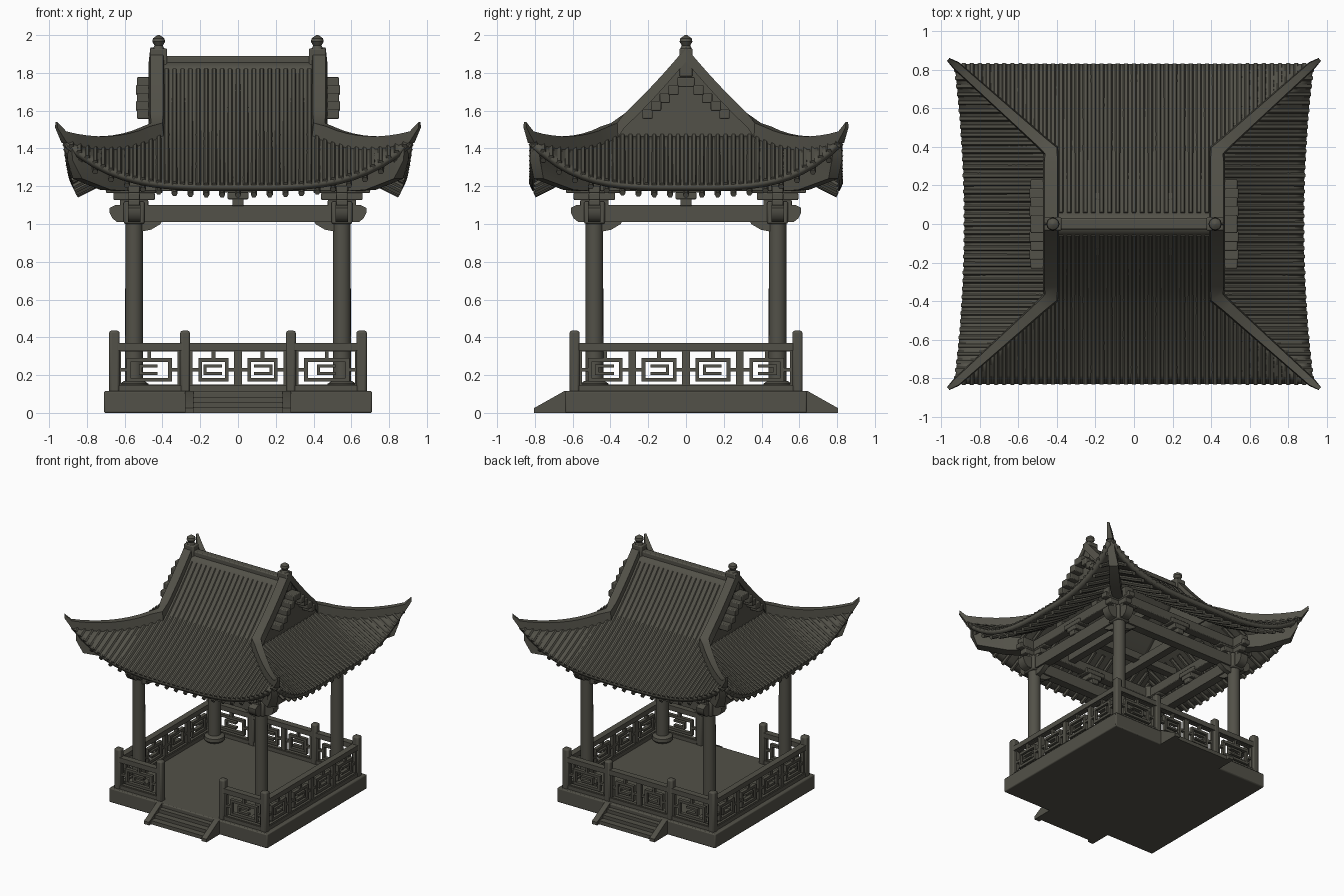
import bpy, bmesh, math
from mathutils import Vector

if "Cube" in bpy.data.objects:
    bpy.data.objects.remove(bpy.data.objects["Cube"], do_unlink=True)

stone = bpy.data.materials.new("dark olive stone")
stone.use_nodes = True
stone.diffuse_color = (0.085, 0.082, 0.065, 1)
stone.node_tree.nodes["Principled BSDF"].inputs["Base Color"].default_value = stone.diffuse_color
stone.node_tree.nodes["Principled BSDF"].inputs["Roughness"].default_value = 0.9
made = []
SIGNS = (-1, 1)


def mesh_object(name, verts, faces, closed=True):
    me = bpy.data.meshes.new(name)
    me.from_pydata([tuple(v) for v in verts], [], faces)
    if closed:
        bm = bmesh.new()
        bm.from_mesh(me)
        bmesh.ops.recalc_face_normals(bm, faces=bm.faces)
        bm.to_mesh(me)
        bm.free()
    ob = bpy.data.objects.new(name, me)
    bpy.context.collection.objects.link(ob)
    me.materials.append(stone)
    made.append(ob)
    return ob


def prism(name, pts, axis, lo, hi):
    """Extrude a (horizontal, z) outline along x or y."""
    n = len(pts)
    place = (lambda a, p: (a, p[0], p[1])) if axis == "x" else (lambda a, p: (p[0], a, p[1]))
    verts = [place(a, p) for a in (lo, hi) for p in pts]
    faces = [(i, (i + 1) % n, n + (i + 1) % n, n + i) for i in range(n)]
    faces += [tuple(range(n)), tuple(range(n, 2 * n))]
    return mesh_object(name, verts, faces)


def box(name, x0, x1, y0, y1, z0, z1, bevel=0.0):
    ob = prism(name, [(y0, z0), (y1, z0), (y1, z1), (y0, z1)], "x", x0, x1)
    if bevel:
        mod = ob.modifiers.new("bevel", "BEVEL")
        mod.width, mod.segments = bevel, 2
    return ob


def lathe(name, x, y, profile, sides=20):
    verts = [(x + r * math.cos(k * math.tau / sides), y + r * math.sin(k * math.tau / sides), z)
             for r, z in profile for k in range(sides)]
    faces = [(j * sides + k, j * sides + (k + 1) % sides,
              (j + 1) * sides + (k + 1) % sides, (j + 1) * sides + k)
             for j in range(len(profile) - 1) for k in range(sides)]
    last = (len(profile) - 1) * sides
    faces += [tuple(range(sides)), tuple(range(last, last + sides))]
    return mesh_object(name, verts, faces)


def sweep(name, path, sizes):
    """Rectangular bar along a path; sizes are (width, height) per point."""
    verts, n = [], len(path)
    for i, (p, (w, h)) in enumerate(zip(path, sizes)):
        d = path[min(i + 1, n - 1)] - path[max(i - 1, 0)]
        side = Vector((-d.y, d.x, 0)).normalized() * w / 2
        up = Vector((0, 0, h))
        verts += [p - side, p + side, p + side * 0.8 + up, p - side * 0.8 + up]
    faces = [(4 * i + k, 4 * i + (k + 1) % 4, 4 * i + 4 + (k + 1) % 4, 4 * i + 4 + k)
             for i in range(n - 1) for k in range(4)]
    return mesh_object(name, verts, faces + [(0, 1, 2, 3), tuple(range(4 * n - 4, 4 * n))])


def tubes(name, paths, radius):
    cu = bpy.data.curves.new(name, "CURVE")
    cu.dimensions, cu.bevel_depth, cu.bevel_resolution, cu.use_fill_caps = "3D", radius, 1, True
    for path in paths:
        sp = cu.splines.new("POLY")
        sp.points.add(len(path) - 1)
        for q, p in zip(sp.points, path):
            q.co = (*p, 1)
    cu.materials.append(stone)
    ob = bpy.data.objects.new(name, cu)
    bpy.context.collection.objects.link(ob)
    bpy.ops.object.select_all(action="DESELECT")
    ob.select_set(True)
    bpy.context.view_layer.objects.active = ob
    bpy.ops.object.convert(target="MESH")
    made.append(bpy.context.view_layer.objects.active)


# Roof surfaces: t = -1 at the ridge, 0 at the gable foot, 1 at the eave
GX, GY, DX, DY = 0.43, 0.38, 0.49, 0.44


def eave_z(s, u):
    return 1.46 - 0.34 * s + 0.07 * s * s + 0.24 * max(s, 0) ** 1.5 * min(abs(u), 1) ** 3.5


def front_point(x, t, sy):
    if t < 0:
        k = 1 + t
        return Vector((x, sy * GY * k, 1.86 - 0.46 * k + 0.06 * k * k))
    return Vector((x, sy * (GY + DY * t), eave_z(t, x / (GX + DX * t))))


def side_point(y, s, sx):
    v = y / (GY + DY * s)
    return Vector((sx * (GX + s * (DX - 0.05 + 0.05 * min(v * v, 1))), y, eave_z(s, v)))


def roof_sheet(name, rows):
    w = len(rows[0])
    faces = [(r * w + c, r * w + c + 1, (r + 1) * w + c + 1, (r + 1) * w + c)
             for r in range(len(rows) - 1) for c in range(w - 1)]
    ob = mesh_object(name, [p for row in rows for p in row], faces, closed=False)
    mod = ob.modifiers.new("thickness", "SOLIDIFY")
    mod.thickness, mod.offset = 0.035, 0


def span(a, b, n):
    return [a + (b - a) * i / n for i in range(n + 1)]


drop = Vector((0, 0, -0.045))
for s in SIGNS:
    cols = span(-1, 1, 24)
    roof_sheet("long_roof_slope", [[front_point(u * (GX + DX * max(t, 0)), t, s) for u in cols]
                                   for t in span(-1, 1, 20)])
    roof_sheet("short_roof_slope", [[side_point(v * (GY + DY * t), t, s) for v in cols]
                                    for t in span(0, 1, 10)])
    # Rows of round tiles and the rafters under the eaves
    xs = [i * 0.042 for i in range(-21, 22)]
    ys = [i * 0.042 for i in range(-19, 20)]
    hip_x = lambda x: (abs(x) - GX) / DX
    hip_y = lambda y: max(0, (abs(y) - GY) / DY)
    tubes("long_slope_tiles", [[front_point(x, t, s) + Vector((0, 0, 0.018)) for t in
          span(-0.86 if abs(x) < GX else hip_x(x), 1.015, 14)] for x in xs], 0.015)
    tubes("short_slope_tiles", [[side_point(y, t, s) + Vector((0, 0, 0.018)) for t in
          span(hip_y(y), 1.015, 10)] for y in ys], 0.015)
    tubes("long_eave_rafters", [[front_point(x, t, s) + drop for t in
          span(max(0.15, hip_x(x)), 0.96, 6)] for x in xs[1:-1:2]], 0.016)
    tubes("short_eave_rafters", [[side_point(y, t, s) + drop for t in
          span(max(0.15, hip_y(y)), 0.96, 6)] for y in ys[1:-1:2]], 0.016)

# Main ridge, descending ridges with upturned tips, finials
box("main_ridge", -0.42, 0.42, -0.028, 0.028, 1.77, 1.89, 0.008)
for sx in SIGNS:
    for sy in SIGNS:
        path = [front_point(sx * GX, t, sy) for t in span(-1, 0, 7)]
        path += [front_point(sx * (GX + DX * t), t, sy) for t in span(0, 1, 9)[1:]]
        sizes = [(0.085, 0.075)] * 8 + [(w, w + 0.015) for w in span(0.07, 0.045, 8)]
        path.append(Vector((sx * 0.962, sy * 0.852, 1.51)))
        sweep("roof_corner_ridge", path, sizes + [(0.02, 0.03)])
        # Corner beam under the hip
        sweep("corner_beam", [Vector((sx * x, sy * y, z)) for x, y, z in
              ((0.5, 0.44, 1.17), (0.7, 0.62, 1.18), (0.85, 0.78, 1.24), (0.89, 0.8, 1.34))],
              [(0.07, 0.09), (0.08, 0.12), (0.07, 0.14), (0.06, 0.07)])
    box("ridge_end", sx * 0.42 - 0.045, sx * 0.42 + 0.045, -0.035, 0.035, 1.78, 1.93, 0.008)
    lathe("ridge_finial", sx * 0.42, 0, [(0.035, 1.92), (0.022, 1.945), (0.034, 1.965),
                                         (0.03, 1.983), (0.006, 2.0)], 12)
    # Gable wall with a stepped ornamental band
    slope = [front_point(0, t, 1) for t in span(-1, 0, 6)]
    outline = [(-p.y, p.z) for p in reversed(slope)] + [(p.y, p.z) for p in slope[1:]]
    prism("gable_wall", outline, "x", sx * 0.42, sx * 0.455)
    for k in range(5):
        for sy in SIGNS:
            y, z = sy * (0.02 + 0.046 * k), 1.755 - 0.042 * k
            box("gable_band", *sorted((sx * 0.45, sx * (0.535 + 0.006 * (k % 2)))),
                y - 0.027, y + 0.027, z - 0.03, z + 0.022, 0.006)

# Platform and the steps at front and back
box("platform", -0.71, 0.71, -0.64, 0.64, 0, 0.115, 0.008)
for sy in SIGNS:
    for sx in SIGNS:
        prism("step_cheek", [(sy * 0.62, 0), (sy * 0.805, 0), (sy * 0.805, 0.025),
              (sy * 0.645, 0.115), (sy * 0.62, 0.115)], "x", sx * 0.235, sx * 0.28)
    for k in range(3):
        box("step", -0.24, 0.24, *sorted((sy * 0.6, sy * (0.78 - 0.05 * k))), 0, 0.03 + 0.027 * k)


# Railings: cells of nested fret bars between posts
def rail_bar(axis, at, a0, a1, z0, z1, depth=0.028):
    lo, hi = at - depth / 2, at + depth / 2
    span_xy = (a0, a1, lo, hi) if axis == "x" else (lo, hi, a0, a1)
    box("railing_bar", *span_xy, z0, z1)


def ring(axis, at, a0, a1, z0, z1, w):
    for z in (z0, z1 - w):
        rail_bar(axis, at, a0, a1, z, z + w)
    for a in (a0, a1 - w):
        rail_bar(axis, at, a, a + w, z0, z1, 0.026)


def railing(axis, at, a0, a1, cells):
    rail_bar(axis, at, a0, a1, 0.33, 0.37, 0.05)
    rail_bar(axis, at, a0, a1, 0.11, 0.145, 0.045)
    step = (a1 - a0) / cells
    for c in range(cells):
        b0, b1 = a0 + c * step, a0 + (c + 1) * step
        ring(axis, at, b0, b1, 0.13, 0.345, 0.02)
        ring(axis, at, b0 + 0.05, b1 - 0.05, 0.165, 0.29, 0.02)
        mid, flip = (b0 + b1) / 2, 1 if c % 2 else -1
        rail_bar(axis, at, mid - 0.045, mid + 0.045, 0.2, 0.216)
        rail_bar(axis, at, mid - 0.045, mid + 0.045, 0.24, 0.256)
        rail_bar(axis, at, mid + flip * 0.045 - 0.008, mid + flip * 0.045 + 0.008, 0.2, 0.256)
        rail_bar(axis, at, mid - 0.01, mid + 0.01, 0.28, 0.34, 0.026)
        for lo in (b0, b1 - 0.06):
            rail_bar(axis, at, lo, lo + 0.06, 0.22, 0.238, 0.024)


for sy in SIGNS:
    for sx in SIGNS:
        railing("x", sy * 0.59, *sorted((sx * 0.3, sx * 0.64)), 1)
        for x, half in ((0.655, 0.028), (0.28, 0.026)):
            box("railing_post", sx * x - half, sx * x + half, sy * 0.59 - 0.027,
                sy * 0.59 + 0.027, 0.1, 0.435, 0.012)
    railing("y", sy * 0.655, -0.57, 0.57, 4)
railing("x", 0.59, -0.26, 0.26, 2)

# Columns, stacked brackets and corbels
CX, CY = 0.55, 0.485
for sx in SIGNS:
    for sy in SIGNS:
        x, y = sx * CX, sy * CY
        lathe("column", x, y, [(0.048, 0.11), (0.046, 1.12)])
        lathe("column_base", x, y, [(0.06, 0.11), (0.078, 0.13), (0.075, 0.155), (0.052, 0.17)])
        for k, reach in enumerate((0.075, 0.11, 0.15)):
            z = 1.09 + 0.037 * k
            box("bracket_arm", x - reach, x + reach, y - 0.03, y + 0.03, z, z + 0.038, 0.006)
            box("bracket_arm", x - 0.03, x + 0.03, y - reach, y + reach, z, z + 0.038, 0.006)
        box("bracket_block", x - 0.055, x + 0.055, y - 0.055, y + 0.055, 1.0, 1.12, 0.01)
        for axis, c, sgn, at in (("y", CX, sx, y), ("x", CY, sy, x)):
            prism("corbel", [(sgn * a, z) for a, z in ((c - 0.04, 0.96), (c - 0.09, 0.97),
                  (c - 0.14, 1.0), (c - 0.15, 1.02), (c - 0.04, 1.02))], axis, at - 0.02, at + 0.02)


# Tie beams with shaped ends, upper beams and middle brackets
def beam_outline(e):
    half = [(e - 0.04, 1.01), (e - 0.015, 1.03), (e, 1.06), (e, 1.085), (e - 0.03, 1.1)]
    return half + [(-a, z) for a, z in reversed(half)]


for s in SIGNS:
    prism("long_tie_beam", beam_outline(0.68), "y", s * CY - 0.033, s * CY + 0.033)
    prism("short_tie_beam", beam_outline(0.61), "x", s * CX - 0.033, s * CX + 0.033)
    box("long_upper_beam", -0.68, 0.68, s * CY - 0.035, s * CY + 0.035, 1.175, 1.25, 0.006)
    box("short_upper_beam", s * CX - 0.035, s * CX + 0.035, -0.61, 0.61, 1.175, 1.25, 0.006)
    box("ceiling_cross_beam", s * 0.22 - 0.03, s * 0.22 + 0.03, -CY, CY, 1.2, 1.27)
    box("ceiling_long_beam", -CX, CX, s * 0.2 - 0.03, s * 0.2 + 0.03, 1.25, 1.31)
    for k, reach in enumerate((0.03, 0.055, 0.085)):
        z = 1.095 + 0.036 * k
        box("middle_bracket", -reach, reach, s * CY - 0.05, s * CY + 0.05, z, z + 0.037, 0.006)
        box("middle_bracket", s * CX - 0.05, s * CX + 0.05, -reach, reach, z, z + 0.037, 0.006)

# Smooth shading with sharp edges kept
bpy.ops.object.select_all(action="DESELECT")
for ob in made:
    ob.select_set(True)
bpy.context.view_layer.objects.active = made[0]
bpy.ops.object.shade_smooth_by_angle(angle=math.radians(40))
